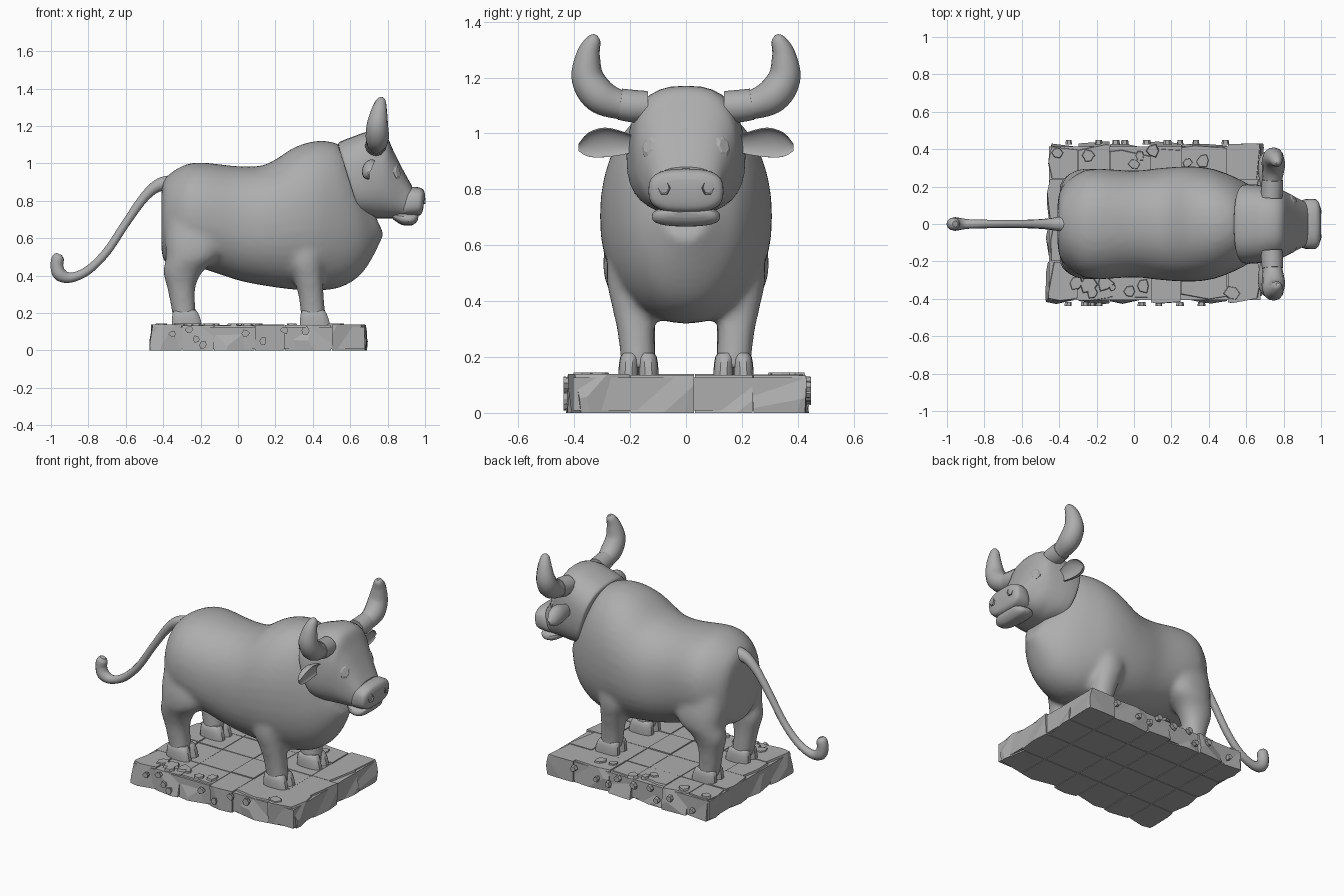
import bpy, bmesh, math, random
from mathutils import Vector

random.seed(4)
cube = bpy.data.objects.get("Cube")
if cube:
    bpy.data.objects.remove(cube)

stone = bpy.data.materials.new("grey stone")
stone.use_nodes = True
GREY = (0.42, 0.42, 0.42, 1)
stone.diffuse_color = GREY
stone.node_tree.nodes["Principled BSDF"].inputs["Base Color"].default_value = GREY


def activate(ob):
    bpy.ops.object.select_all(action='DESELECT')
    ob.select_set(True)
    bpy.context.view_layer.objects.active = ob


def finish(name, bm, smooth=35):
    bmesh.ops.recalc_face_normals(bm, faces=bm.faces)
    me = bpy.data.meshes.new(name)
    bm.to_mesh(me)
    bm.free()
    me.materials.append(stone)
    ob = bpy.data.objects.new(name, me)
    bpy.context.collection.objects.link(ob)
    if smooth:
        activate(ob)
        bpy.ops.object.shade_smooth_by_angle(angle=math.radians(smooth))
    return ob


def spline(rows, steps):
    """Catmull-Rom through tuples of any length."""
    out = []
    for i in range(len(rows) - 1):
        quad = [rows[max(i - 1, 0)], rows[i], rows[i + 1], rows[min(i + 2, len(rows) - 1)]]
        for s in range(steps):
            t = s / steps
            out.append([b + t * (c - a) / 2 + t * t * (a - 2.5 * b + 2 * c - d / 2)
                        + t ** 3 * (1.5 * (b - c) + (d - a) / 2) for a, b, c, d in zip(*quad)])
    return out + [list(rows[-1])]


def loft(bm, rows, side=1, n=28, power=2.2, steps=4):
    """Skin sections given as (xa, za, xb, zb, half width, y centre)."""
    rings = []
    for xa, za, xb, zb, hw, yc in spline(rows, steps):
        ring = []
        for k in range(n):
            a = math.tau * k / n
            c, s = math.cos(a), math.sin(a)
            c = math.copysign(abs(c) ** (2 / power), c)
            s = math.copysign(abs(s) ** (2 / power), s)
            ring.append(bm.verts.new(((xa + xb) / 2 + s * (xa - xb) / 2, side * (yc + c * hw),
                                      (za + zb) / 2 + s * (za - zb) / 2)))
        rings.append(ring)
    for r, q in zip(rings, rings[1:]):
        for k in range(n):
            bm.faces.new((r[k], r[k - 1], q[k - 1], q[k]))
    bm.faces.new(rings[0])
    bm.faces.new(rings[-1])


def upright(rows):
    """Turn (z, x back, x front, half width, y centre) into loft sections."""
    return [(xa, z, xb, z, hw, yc) for z, xa, xb, hw, yc in rows]


def tube(name, points, side=1, flat=12):
    """Tapered smooth tube through (x, y, z, radius)."""
    cu = bpy.data.curves.new(name, 'CURVE')
    cu.dimensions = '3D'
    cu.bevel_depth = 1
    cu.bevel_resolution = 4
    cu.use_fill_caps = True
    sp = cu.splines.new('POLY')
    path = spline(points, 6)
    sp.points.add(len(path) - 1)
    for p, (x, y, z, r) in zip(sp.points, path):
        p.co = (x, side * y, z, 1)
        p.radius = r
    cu.materials.append(stone)
    ob = bpy.data.objects.new(name, cu)
    bpy.context.collection.objects.link(ob)
    activate(ob)
    bpy.ops.object.convert(target='MESH')
    bpy.ops.object.shade_smooth_by_angle(angle=math.radians(50))


# Body and legs, fused into one skin
HIND = upright([(.76, -.37, -.14, .08, .17), (.6, -.39, -.08, .11, .18), (.5, -.385, -.1, .105, .19),
                (.42, -.4, -.19, .085, .185), (.32, -.375, -.23, .068, .178), (.16, -.345, -.22, .062, .17)])
FORE = upright([(.72, .25, .5, .09, .17), (.5, .26, .46, .1, .185), (.38, .3, .455, .08, .185),
                (.28, .325, .46, .066, .178), (.16, .34, .47, .062, .17)])
fused = bmesh.new()
loft(fused, [(-.41, .84, -.41, .55, .09, 0), (-.39, .92, -.39, .47, .19, 0), (-.3, .985, -.3, .45, .27, 0),
             (-.2, 1.005, -.2, .44, .295, 0), (0, .985, 0, .375, .285, 0), (.15, .995, .15, .345, .3, 0),
             (.3, 1.085, .3, .325, .308, 0), (.42, 1.12, .42, .32, .295, 0), (.52, 1.11, .54, .335, .255, 0),
             (.57, 1.07, .64, .39, .215, 0), (.61, 1, .71, .48, .17, 0), (.65, .9, .78, .62, .09, 0)], n=40)
for side in (1, -1):
    loft(fused, HIND, side)
    loft(fused, FORE, side)
body = finish("body_and_legs", fused, 0)
remesh = body.modifiers.new("fuse", 'REMESH')
remesh.mode = 'VOXEL'
remesh.voxel_size = .016
remesh.use_smooth_shade = True
soften = body.modifiers.new("soften", 'SMOOTH')
soften.factor = .5
soften.iterations = 8

# Cloven hooves
for label, x in (("hind", -.28), ("front", .405)):
    for side in (1, -1):
        bm = bmesh.new()
        for dy in (-.035, .035):
            loft(bm, upright([(.12, x - .075, x + .09, .036, .17 + dy), (.16, x - .075, x + .083, .036, .17 + dy),
                              (.2, x - .07, x + .068, .034, .17 + dy * .9),
                              (.215, x - .06, x + .055, .026, .17 + dy * .8)]), side, 14, 2.8, 2)
        finish(f"{label}_hoof_{'left' if side > 0 else 'right'}", bm)

# Head with a clean seam at the neck
bm = bmesh.new()
loft(bm, [(.535, 1.095, .65, .73, .2, 0), (.545, 1.115, .66, .715, .212, 0), (.62, 1.145, .7, .71, .21, 0),
          (.7, 1.17, .74, .705, .2, 0), (.785, 1.155, .78, .705, .185, 0), (.83, 1.07, .82, .705, .165, 0),
          (.88, .97, .86, .705, .14, 0), (.93, .88, .9, .705, .118, 0)], n=32, power=2.6)
finish("head", bm)

# Muzzle and lower lip
bm = bmesh.new()
loft(bm, [(.88, .85, .85, .725, .09, 0), (.92, .872, .88, .715, .128, 0), (.965, .872, .955, .718, .134, 0),
          (.99, .86, .98, .73, .12, 0), (1, .835, .99, .755, .08, 0)], n=28, power=2.8)
finish("muzzle", bm)
bm = bmesh.new()
loft(bm, [(.82, .74, .83, .7, .08, 0), (.87, .74, .875, .672, .118, 0), (.92, .735, .925, .668, .12, 0),
          (.955, .73, .95, .682, .1, 0), (.965, .72, .962, .7, .06, 0)], n=24, power=2.6)
finish("lower_lip", bm)


def disc(name, at, normal, wide, tall, sides, dish):
    """Small raised plate whose middle is inset by dish."""
    bm = bmesh.new()
    n = Vector(normal).normalized()
    u = n.cross((0, 0, 1)).normalized()
    v = u.cross(n)
    rings = []
    for scale, depth in ((1.1, -.03), (1, .004), (.6, .006 - dish)):
        rings.append([bm.verts.new(Vector(at) + n * depth + scale * (u * wide * math.cos(math.tau * k / sides)
                      - v * tall * math.sin(math.tau * k / sides))) for k in range(sides)])
    for r, q in zip(rings, rings[1:]):
        for k in range(sides):
            bm.faces.new((r[k - 1], r[k], q[k], q[k - 1]))
    bm.faces.new(rings[-1])
    finish(name, bm, 0)


EAR = [(.16, .02, .96), (.22, .04, .965), (.29, .053, .968), (.35, .043, .96), (.385, .012, .95)]
for side, tag in ((1, "left"), (-1, "right")):
    disc(f"eye_{tag}", (.847, side * .13, .953), (.8, side * .6, .3), .032, .044, 7, -.006)
    disc(f"nostril_{tag}", (.994, side * .078, .805), (1, side * .25, .1), .022, .026, 6, .012)

    # Horns with a collar at the root
    tube(f"horn_{tag}", [(.735, .15, 1.095, .048), (.74, .235, 1.103, .052), (.745, .31, 1.135, .062),
                         (.745, .352, 1.2, .058), (.755, .35, 1.28, .043), (.765, .33, 1.335, .026),
                         (.767, .322, 1.352, .008)], side)
    tube(f"horn_root_{tag}", [(.735, .14, 1.095, .057), (.738, .19, 1.098, .058), (.74, .237, 1.105, .056)], side)

    # Leaf shaped ears, hollow at the front
    bm = bmesh.new()
    rings = []
    for y, h, z in spline(EAR, 3):
        ring = []
        for k in range(20):
            c, s = math.cos(math.tau * k / 20), math.sin(math.tau * k / 20)
            x = c * h * .75
            if c > .3:
                x = h * .22 - (c - .3) * h * .55
            ring.append(bm.verts.new((.705 + x + s * h * .3, side * y, z + s * h - x * .2)))
        rings.append(ring)
    for r, q in zip(rings, rings[1:]):
        for k in range(20):
            bm.faces.new((r[k], r[k - 1], q[k - 1], q[k]))
    bm.faces.new(rings[0])
    bm.faces.new(rings[-1])
    finish(f"ear_{tag}", bm, 40)

# Tail with an upturned tuft
tube("tail", [(-.34, 0, .89, .05), (-.42, 0, .885, .035), (-.5, 0, .82, .026), (-.6, 0, .68, .022),
              (-.7, 0, .53, .022), (-.8, 0, .43, .023), (-.89, 0, .39, .026), (-.95, 0, .405, .036),
              (-.968, 0, .45, .034), (-.962, 0, .495, .032), (-.955, 0, .515, .016)])

# Plinth of rough hewn blocks: every block has chips cut off its outer edges
X0, X1, Y0, Y1, TOP = -.485, .705, -.435, .445, .14


def chip(bm, point, normal):
    geom = bm.verts[:] + bm.edges[:] + bm.faces[:]
    cut = bmesh.ops.bisect_plane(bm, geom=geom, plane_co=point, plane_no=normal, clear_outer=True)
    edges = [e for e in cut["geom_cut"] if isinstance(e, bmesh.types.BMEdge)]
    if edges:
        bmesh.ops.contextual_create(bm, geom=edges)


def block(lo, hi):
    bm = bmesh.new()
    bmesh.ops.create_cube(bm, size=1)
    for v in bm.verts:
        v.co = [a + (b - a) * (c + .5) for a, b, c in zip(lo, hi, v.co)]
    for axis, limit, sign in ((0, X0, -1), (0, X1, 1), (1, Y0, -1), (1, Y1, 1)):
        edge = lo[axis] if sign < 0 else hi[axis]
        if abs(edge - limit) > .02:
            continue
        for _ in range(5):
            p = Vector([random.uniform(a, b) for a, b in zip(lo, hi)])
            p[axis] = edge - sign * random.uniform(.002, .012)
            n = Vector((random.uniform(-.22, .22), random.uniform(-.22, .22), random.uniform(-.15, .35)))
            n[axis] = sign
            chip(bm, p, n.normalized())
    return finish("plinth_block", bm, 0)


xs = [X0, -.3, -.13, .09, .25, .5, X1]
ys = [Y0, -.2, .03, .24, Y1]
for xa, xb in zip(xs, xs[1:]):
    for ya, yb in zip(ys, ys[1:]):
        g = .002
        block((xa + g, ya + g, 0), (xb - g, yb - g, TOP - random.uniform(0, .008)))

bm = bmesh.new()
bmesh.ops.create_cube(bm, size=1)
for v in bm.verts:
    v.co = ((X0 + X1) / 2 + v.co.x * 1.13, .005 + v.co.y * .82, .067 + v.co.z * .118)
finish("plinth_core", bm, 0)

# Broken flakes on the top and small stones on the rim
bm = bmesh.new()
for i in range(34):
    rim = i % 2
    x = random.uniform(X0 + .06, X1 - .06)
    y = random.choice((Y0, Y1)) * random.uniform(.72, .9)
    z, size, thick = TOP - .004, random.uniform(.025, .06), .009
    if rim:
        y, z, size, thick = random.choice((Y0 + .008, Y1 - .008)), random.uniform(.03, .12), .026, .014
    ring = [Vector((math.cos(a), math.sin(a), 0)) * size * random.uniform(.6, 1)
            for a in [math.tau * k / 6 for k in range(6)]]
    pts = [p + Vector((0, 0, -thick)) for p in ring] + [p * .85 + Vector((0, 0, thick)) for p in ring]
    if rim:
        pts = [Vector((p.x, p.z * .8, p.y)) for p in pts]
    verts = [bm.verts.new(p + Vector((x, y, z))) for p in pts]
    bmesh.ops.convex_hull(bm, input=verts)
finish("plinth_flakes", bm, 0)
